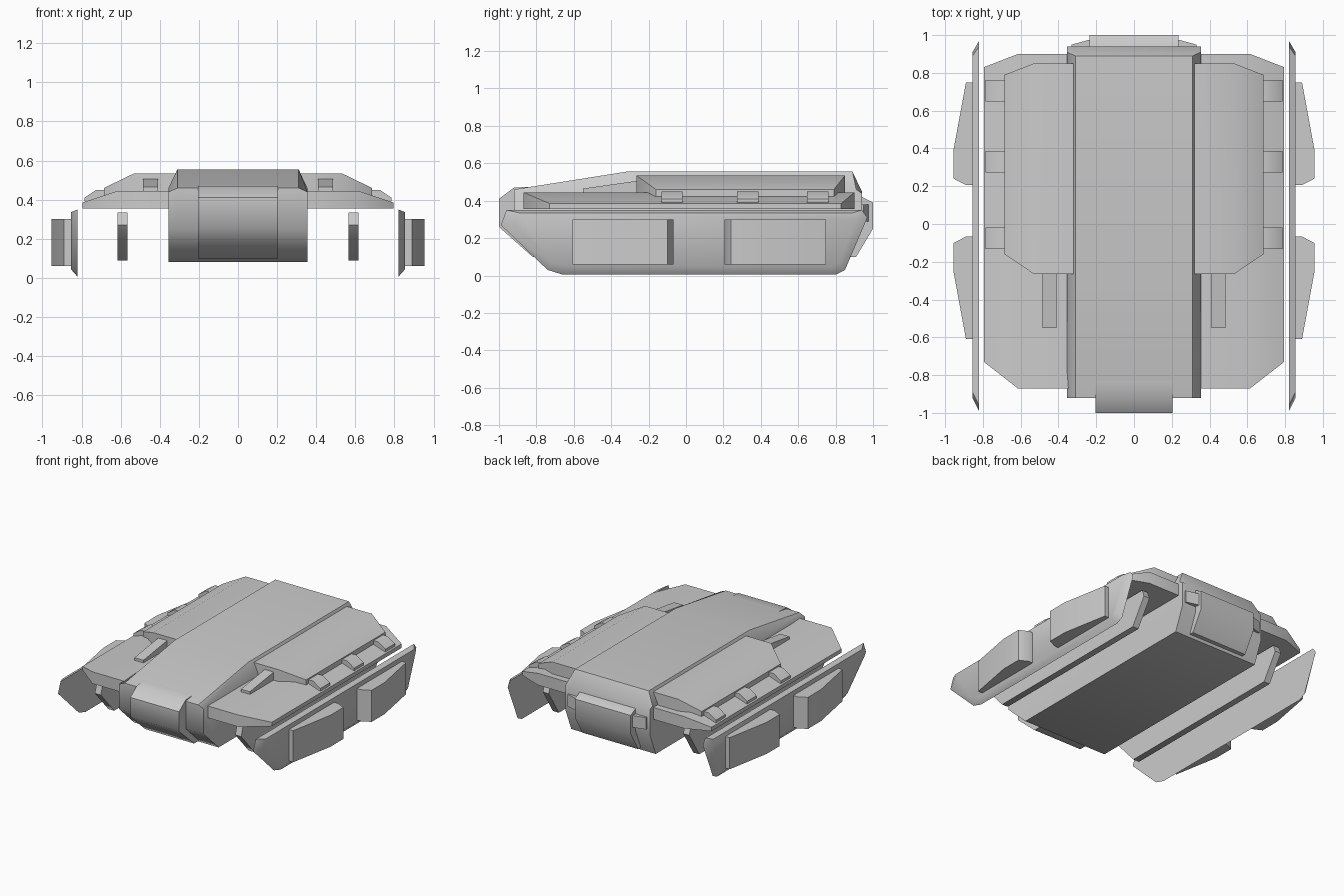
import bpy, bmesh, math

cube = bpy.data.objects.get("Cube")
if cube:
    bpy.data.objects.remove(cube, do_unlink=True)

grey = bpy.data.materials.new("hull_grey")
grey.use_nodes = True
colour = (0.6, 0.6, 0.6, 1)
grey.diffuse_color = colour
grey.node_tree.nodes["Principled BSDF"].inputs["Base Color"].default_value = colour


def rect(y0, y1, z0, z1):
    return [(y0, z0), (y1, z0), (y1, z1), (y0, z1)]


def loft(name, rings, mirror=True):
    """Join side outlines of (y, z) points, each at its own x, into a solid."""
    bm = bmesh.new()
    loops = [[bm.verts.new((x, y, z)) for y, z in outline] for x, outline in rings]
    for a, b in zip(loops, loops[1:]):
        for i in range(len(a)):
            j = (i + 1) % len(a)
            bm.faces.new((a[i], a[j], b[j], b[i]))
    bm.faces.new(loops[0])
    bm.faces.new(loops[-1])
    bmesh.ops.recalc_face_normals(bm, faces=bm.faces)
    mesh = bpy.data.meshes.new(name)
    bm.to_mesh(mesh)
    bm.free()
    mesh.materials.append(grey)
    obj = bpy.data.objects.new(name, mesh)
    bpy.context.collection.objects.link(obj)
    if mirror:
        obj.modifiers.new("both_sides", "MIRROR")
    bpy.ops.object.select_all(action="DESELECT")
    obj.select_set(True)
    bpy.context.view_layer.objects.active = obj
    bpy.ops.object.shade_smooth_by_angle(angle=math.radians(50))
    return obj


# Central hull with chamfered top edges
belly = [(-0.92, 0.25), (-0.74, 0.08), (0.87, 0.08), (0.94, 0.25)]
flank = belly + [(0.94, 0.44), (0.91, 0.46), (-0.32, 0.46), (-0.92, 0.44)]
crown = belly + [(0.94, 0.45), (0.89, 0.555), (-0.32, 0.555), (-0.92, 0.46)]
loft("central_hull", [(-0.355, flank), (-0.31, crown), (0.31, crown), (0.355, flank)], False)

# Nose and tail blocks
nose = [(-0.7, 0.1), (-0.81, 0.475), (-0.92, 0.47), (-1, 0.41), (-1, 0.26), (-0.82, 0.1)]
tail = [(0.85, 0.1), (0.85, 0.42), (0.94, 0.42), (1, 0.39), (1, 0.25), (0.91, 0.1)]
loft("nose_block", [(-0.205, nose), (0.205, nose)], False)
loft("tail_block", [(-0.235, tail), (0.235, tail)], False)
loft("tail_lamp", [(0.22, rect(0.9, 0.98, 0.29, 0.38)), (0.33, rect(0.9, 0.95, 0.29, 0.38))])

# Wide fenders and the raised armour on them
fender = rect(-0.87, 0.9, 0.355, 0.445)
loft("fender", [(0.3, fender), (0.615, fender), (0.795, rect(-0.73, 0.83, 0.355, 0.385))])
armour = rect(-0.265, 0.85, 0.4, 0.535)
loft("upper_armour", [(0.3, armour), (0.53, armour), (0.685, rect(-0.16, 0.79, 0.4, 0.46))])

# Short barrels in front of the armour
barrel = [(-0.55, 0.43), (-0.2, 0.43), (-0.2, 0.515), (-0.55, 0.465)]
loft("barrel", [(0.41, barrel), (0.485, barrel)])

# Row of small blocks along each fender
for y in (-0.075, 0.33, 0.705):
    block = rect(y - 0.057, y + 0.057, 0.39, 0.45)
    loft("fender_block", [(0.67, block), (0.725, block),
                          (0.785, rect(y - 0.057, y + 0.057, 0.39, 0.41))])

# Outer side skirts with bevelled rims
rim = [(-0.99, 0.27), (-0.74, 0.03), (-0.66, 0.005), (0.8, 0.005),
       (0.85, 0.03), (0.97, 0.31), (0.94, 0.35), (-0.96, 0.35)]
face = [(-0.92, 0.27), (-0.72, 0.07), (-0.64, 0.045), (0.77, 0.045),
        (0.82, 0.07), (0.91, 0.3), (0.89, 0.335), (-0.89, 0.335)]
loft("side_skirt", [(0.82, rim), (0.855, face)])

# Bulging pods on the skirts, swept towards both ends
for side in (-1, 1):
    base = rect(side * 0.608, side * 0.067 if side < 0 else 0.207, 0.06, 0.3)
    tip = rect(-0.255, -0.1, 0.06, 0.3)
    if side > 0:
        base = rect(0.207, 0.748, 0.06, 0.3)
        tip = rect(0.24, 0.395, 0.06, 0.3)
    loft("skirt_pod", [(0.84, base), (0.89, base), (0.955, tip)])

# Thin plates under the fenders
under = [(-0.84, 0.27), (-0.68, 0.09), (0.72, 0.09), (0.84, 0.28), (0.82, 0.335), (-0.82, 0.335)]
loft("inner_plate", [(0.565, under), (0.615, under)])
